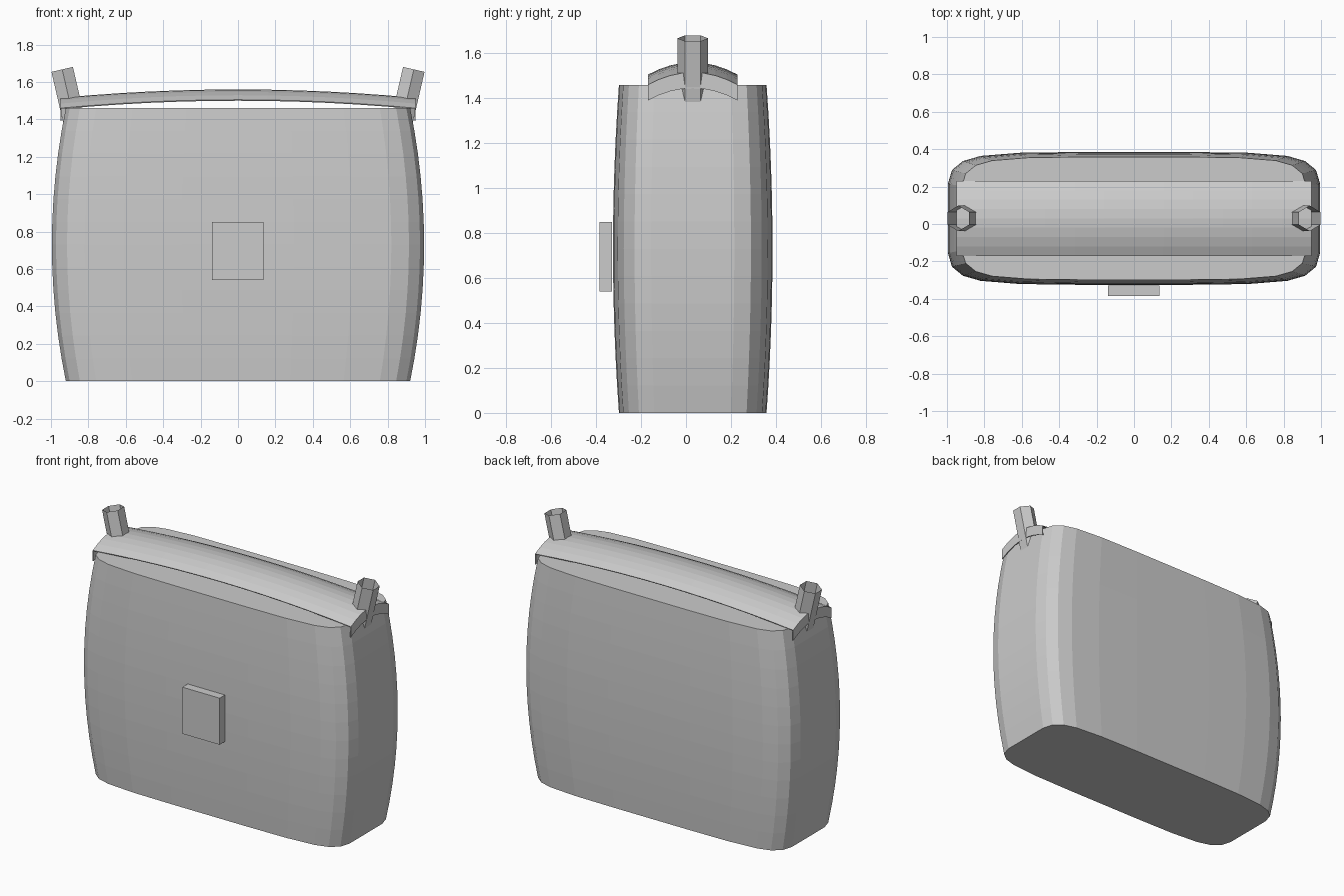
import bpy, bmesh, math
from mathutils import Matrix, Vector

if "Cube" in bpy.data.objects:
    bpy.data.objects.remove(bpy.data.objects["Cube"])

grey = bpy.data.materials.new("plain grey")
grey.diffuse_color = (0.6, 0.6, 0.6, 1)
grey.use_nodes = True
grey.node_tree.nodes["Principled BSDF"].inputs["Base Color"].default_value = grey.diffuse_color
CY = 0.03  # depth centre of the bag


def finish(name, bm):
    bmesh.ops.recalc_face_normals(bm, faces=bm.faces)
    me = bpy.data.meshes.new(name)
    bm.to_mesh(me)
    bm.free()
    me.materials.append(grey)
    ob = bpy.data.objects.new(name, me)
    bpy.context.collection.objects.link(ob)
    return ob


def skin(bm, rows, closed):
    rows = [[bm.verts.new(p) for p in r] for r in rows]
    n = len(rows[0])
    for a, b in zip(rows, rows[1:]):
        for i in range(n if closed else n - 1):
            j = (i + 1) % n
            bm.faces.new((a[i], a[j], b[j], b[i]))
    return rows


# bag body: rounded outline, bulging at half height
quarter = [(0.995, 0.185), (0.973, 0.259), (0.914, 0.307), (0.82, 0.334), (0.61, 0.351), (0.3, 0.355)]
half = quarter + [(-x, y) for x, y in reversed(quarter)]
outline = half + [(-x, -y) for x, y in half]
H, STEPS = 1.46, 12
rings = []
for k in range(STEPS + 1):
    t = 2 * k / STEPS - 1
    s = 1 - 0.075 * t * t
    rings.append([(x * s, CY + y * s, H * k / STEPS) for x, y in outline])
bm = bmesh.new()
rows = skin(bm, rings, True)
bm.faces.new(rows[0])
bm.faces.new(rows[-1])
finish("bag_body", bm)

# arched lid strip, with short flaps folded down at both ends
N = 12
stations = [(-0.95, -0.07)] + [(0.95 * (2 * k / N - 1), 0) for k in range(N + 1)] + [(0.95, -0.07)]
arches = []
for x, drop in stations:
    arch = []
    for k in range(9):
        u = k / 4 - 1
        z = 1.56 - 0.045 * (x / 0.95) ** 2 - 0.055 * u * u + drop
        arch.append((x, CY + 0.2 * u, z))
    arches.append(arch)
bm = bmesh.new()
skin(bm, arches, False)
lid = finish("lid_strip", bm)
solid = lid.modifiers.new("thickness", 'SOLIDIFY')
solid.thickness = 0.006

# open six-sided strap lugs leaning outward
for side, name in ((-1, "left_lug"), (1, "right_lug")):
    bm = bmesh.new()
    bmesh.ops.create_cone(bm, cap_ends=False, segments=6, radius1=0.068, radius2=0.068, depth=0.3)
    lean = Matrix.Rotation(side * math.radians(13), 4, 'Y')
    top = Vector((side * 0.94, CY, 1.667))
    centre = top - lean @ Vector((0, 0, 0.15))
    bm.transform(Matrix.Translation(centre) @ lean)
    finish(name, bm)

# front clasp plate
bm = bmesh.new()
bmesh.ops.create_cube(bm, size=1)
bm.transform(Matrix.Translation((-0.002, -0.358, 0.695)) @ Matrix.Diagonal((0.275, 0.056, 0.31, 1)))
finish("clasp_plate", bm)
